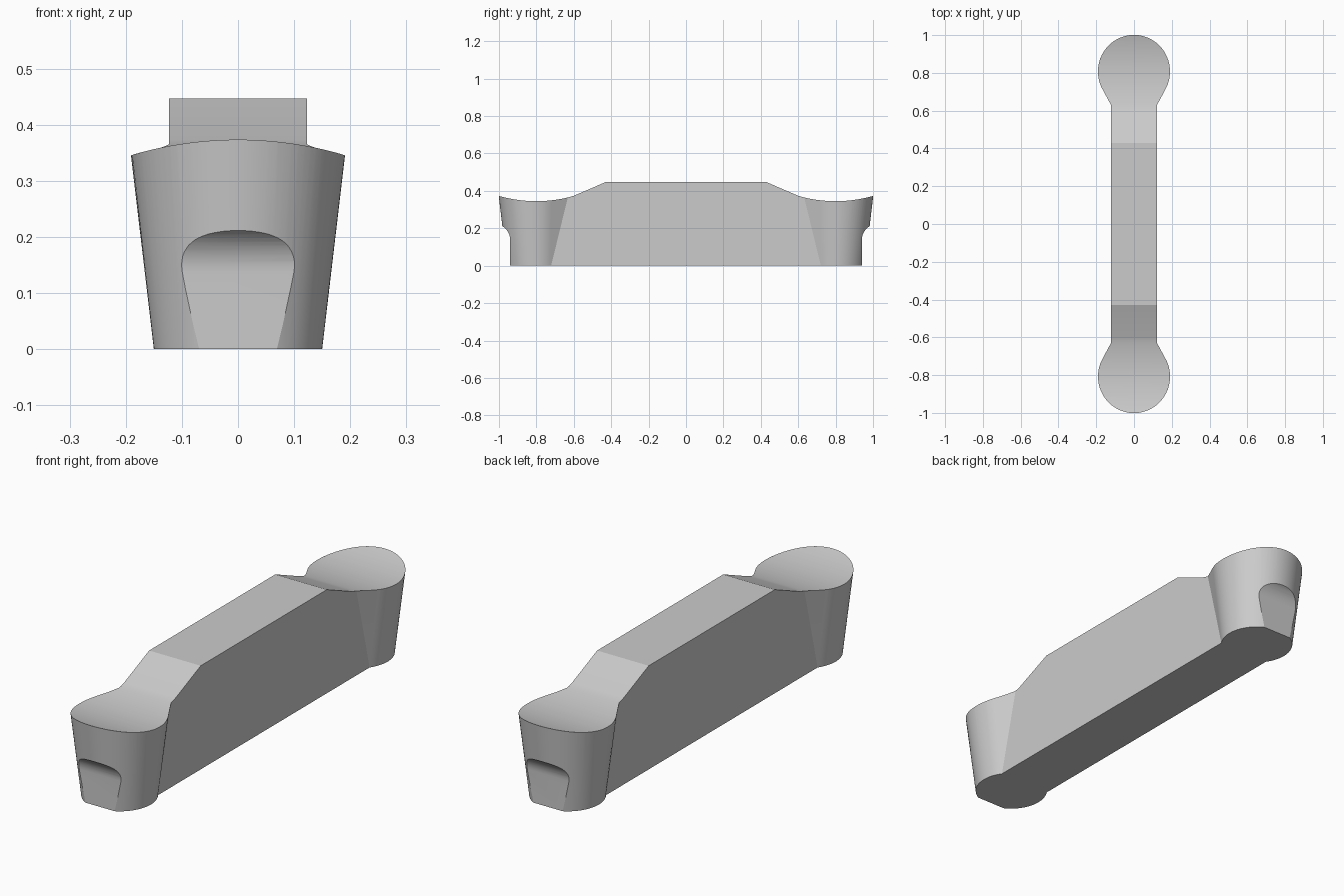
import bpy, bmesh
from math import sin, cos, pi, atan2, acos, hypot, radians

if "Cube" in bpy.data.objects:
    bpy.data.objects.remove(bpy.data.objects["Cube"])

HALF_W = 0.123      # half width of the bar
CY = 0.807          # centre of each round nose
N = 56              # segments round each nose


def half_outline(r, y_join):
    """Plan outline of the +y half: bar corner, tangent flank, round nose."""
    dx, dy = HALF_W, y_join - CY
    d = hypot(dx, dy)
    start = atan2(dy, dx) + acos(min(1.0, r / d))
    pts = [(HALF_W, y_join)]
    for i in range(N + 1):
        a = start + (pi - 2 * start) * i / N
        pts.append((r * cos(a), CY + r * sin(a)))
    return pts + [(-HALF_W, y_join)]


def full_outline(r, y_join):
    h = half_outline(r, y_join)
    return h + [(-x, -y) for x, y in h]


def loft(name, rings):
    """Closed solid between two rings of 3D points."""
    bm = bmesh.new()
    a, b = [[bm.verts.new(p) for p in ring] for ring in rings]
    n = len(a)
    for i in range(n):
        j = (i + 1) % n
        bm.faces.new((a[i], a[j], b[j], b[i]))
    bm.faces.new(a[::-1])
    bm.faces.new(b)
    bmesh.ops.remove_doubles(bm, verts=bm.verts, dist=1e-6)
    bmesh.ops.recalc_face_normals(bm, faces=bm.faces)
    me = bpy.data.meshes.new(name)
    bm.to_mesh(me)
    bm.free()
    ob = bpy.data.objects.new(name, me)
    bpy.context.collection.objects.link(ob)
    return ob


# Tapered plan body: noses widen upwards, flanks fan out from the bottom corner
y_bottom = CY - (0.15 ** 2 - HALF_W ** 2) ** 0.5
low = full_outline(0.15, y_bottom)
high = full_outline(0.1925, 0.633)
k = 0.48 / 0.36
top = [(p[0] + (q[0] - p[0]) * k, p[1] + (q[1] - p[1]) * k, 0.48)
       for p, q in zip(low, high)]
insert = loft("cutting_insert", [[(x, y, 0.0) for x, y in low], top])

# Side profile: end relief with curved roof, dished nose tops, raised middle
R = 0.087
side = [(0.94, -0.1)]
for i in range(15):
    a = pi / 2 * i / 14
    side.append((0.94 + R * (1 - cos(a)), 0.137 + R * sin(a)))
side.append((1.06, 0.224))
for i in range(25):
    y = 1.06 - (1.06 - 0.62) * i / 24
    side.append((y, 0.345 + 0.7 * (y - 0.80) ** 2))
side += [(0.60, 0.374), (0.43, 0.447)]
profile = side + [(-y, z) for y, z in reversed(side)]
cutter = loft("side_profile_cutter",
              [[(x, y, z) for y, z in profile] for x in (-0.4, 0.4)])
cutter.hide_render = True

# Keep what both shapes share
mod = insert.modifiers.new("profile", 'BOOLEAN')
mod.operation = 'INTERSECT'
mod.solver = 'EXACT'
mod.object = cutter
bpy.context.view_layer.objects.active = insert
insert.select_set(True)
bpy.ops.object.modifier_apply(modifier=mod.name)
bpy.data.objects.remove(cutter)
bpy.ops.object.shade_smooth_by_angle(angle=radians(14))
